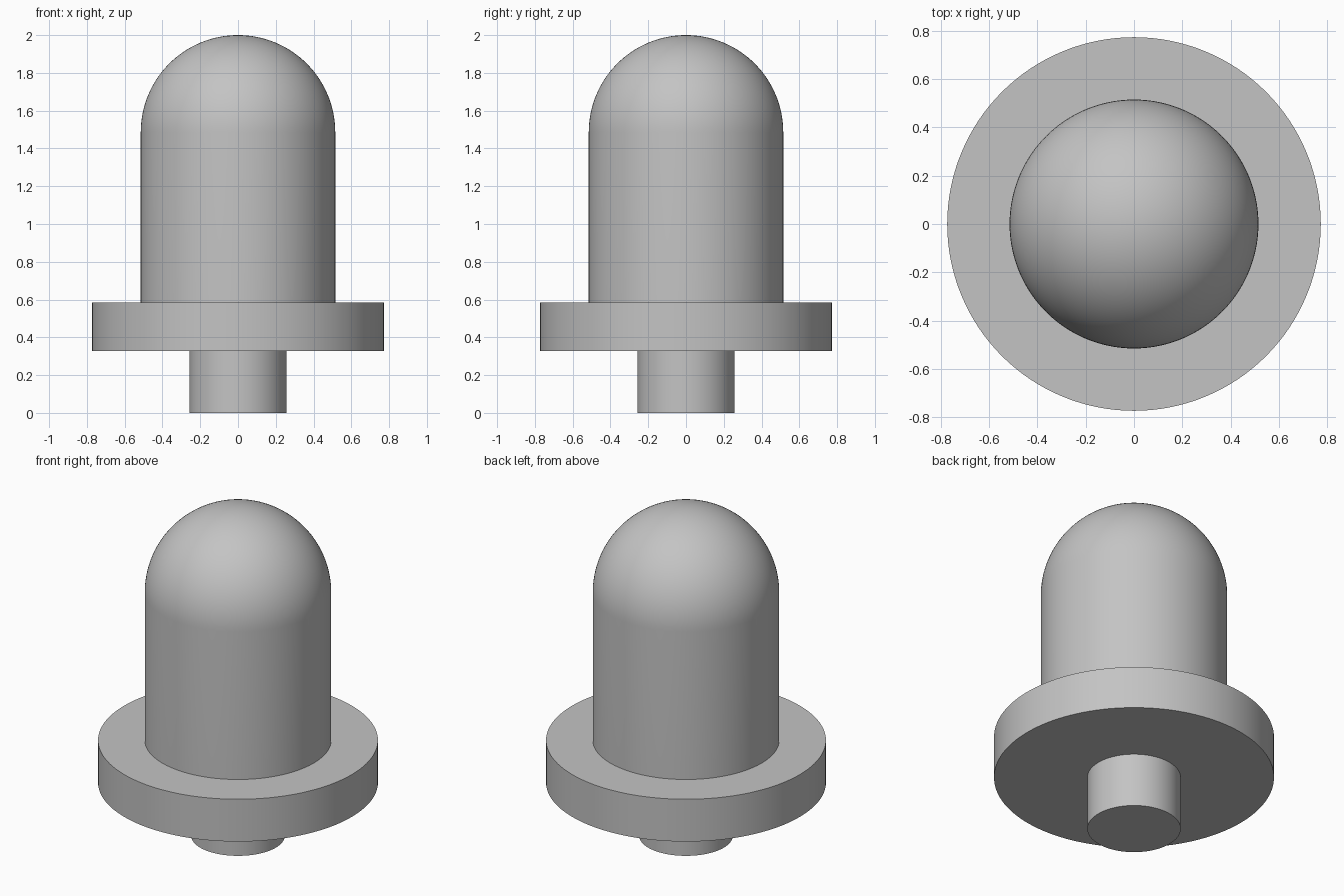
import bpy
import bmesh
import math

if "Cube" in bpy.data.objects:
    bpy.data.objects.remove(bpy.data.objects["Cube"], do_unlink=True)

SEGMENTS = 128
STEM_R, FLANGE_R, BODY_R = 0.258, 0.773, 0.515
FLANGE_Z, BODY_Z, TOP_Z = 0.327, 0.585, 2.0

grey = bpy.data.materials.new("plain grey")
grey.use_nodes = True
colour = (0.55, 0.55, 0.55, 1)
grey.diffuse_color = colour
grey.node_tree.nodes["Principled BSDF"].inputs["Base Color"].default_value = colour


def lathe(name, profile):
    """Spin an (r, z) profile that starts and ends on the z axis."""
    bm = bmesh.new()
    verts = [bm.verts.new((r, 0, z)) for r, z in profile]
    edges = [bm.edges.new(pair) for pair in zip(verts, verts[1:])]
    bmesh.ops.spin(bm, geom=verts + edges, cent=(0, 0, 0), axis=(0, 0, 1),
                   angle=math.tau, steps=SEGMENTS, use_duplicate=False)
    bmesh.ops.remove_doubles(bm, verts=bm.verts, dist=0.0001)
    bmesh.ops.recalc_face_normals(bm, faces=bm.faces)
    mesh = bpy.data.meshes.new(name)
    bm.to_mesh(mesh)
    bm.free()
    mesh.materials.append(grey)
    obj = bpy.data.objects.new(name, mesh)
    bpy.context.collection.objects.link(obj)
    bpy.ops.object.select_all(action="DESELECT")
    obj.select_set(True)
    bpy.context.view_layer.objects.active = obj
    bpy.ops.object.shade_smooth_by_angle(angle=math.radians(30))


def cylinder_profile(radius, low, high):
    return [(0, low), (radius, low), (radius, high), (0, high)]


# Bottom stem and wide flange
lathe("stem", cylinder_profile(STEM_R, 0, FLANGE_Z))
lathe("flange", cylinder_profile(FLANGE_R, FLANGE_Z, BODY_Z))

# Body with a hemispherical cap
spring = TOP_Z - BODY_R
steps = 32
dome = [(BODY_R * math.cos(a), spring + BODY_R * math.sin(a))
        for a in (math.pi / 2 * i / steps for i in range(steps))]
lathe("domed_body", [(0, BODY_Z), (BODY_R, BODY_Z)] + dome + [(0, TOP_Z)])
